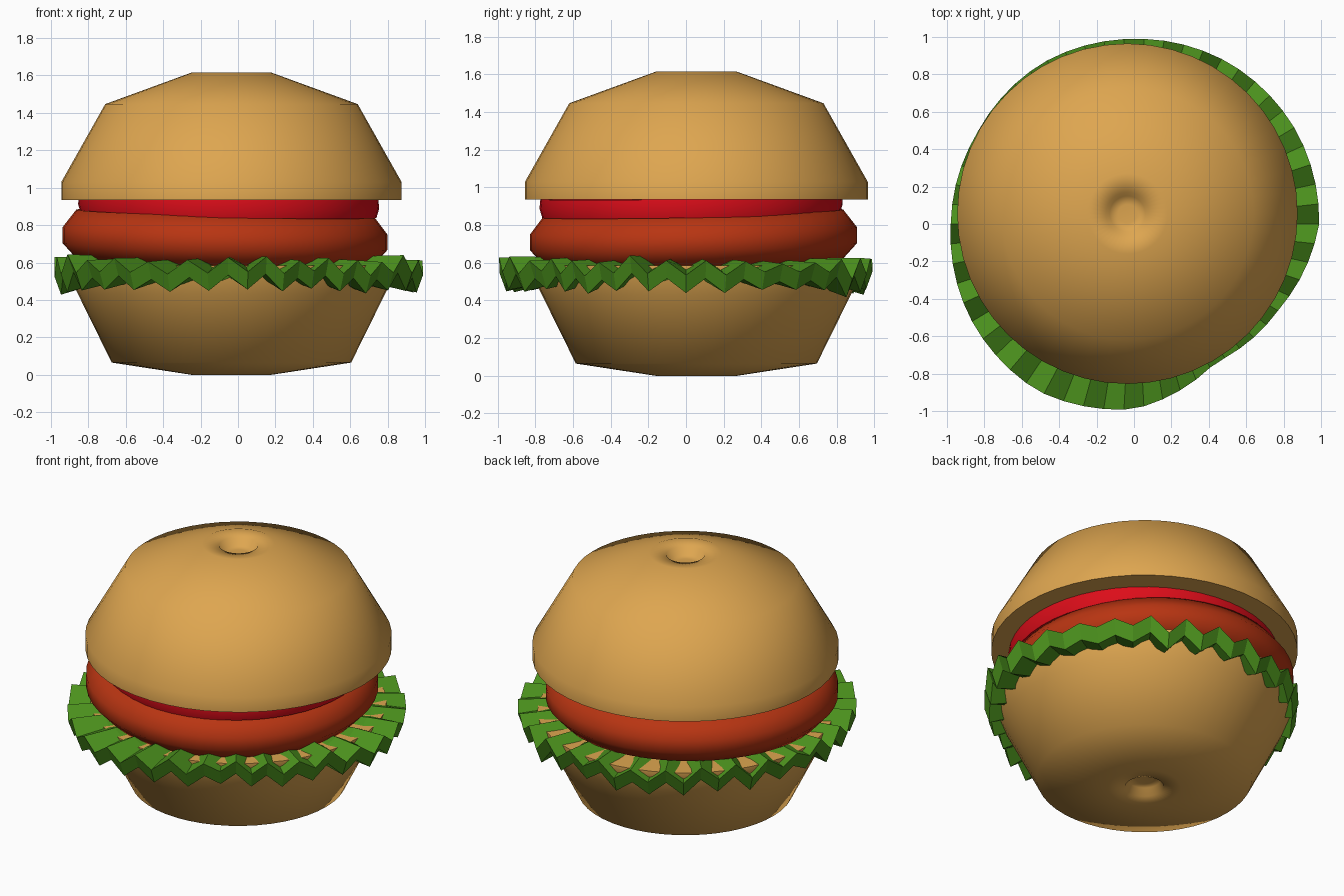
import bpy, bmesh, math, random
from math import sin, cos, pi, tau

if "Cube" in bpy.data.objects:
    bpy.data.objects.remove(bpy.data.objects["Cube"])

random.seed(7)


def material(name, rgb):
    m = bpy.data.materials.new(name)
    m.diffuse_color = (*rgb, 1)
    m.use_nodes = True
    m.node_tree.nodes["Principled BSDF"].inputs["Base Color"].default_value = m.diffuse_color
    return m


def finish(bm, name, mat):
    bmesh.ops.recalc_face_normals(bm, faces=bm.faces)
    me = bpy.data.meshes.new(name)
    bm.to_mesh(me)
    bm.free()
    ob = bpy.data.objects.new(name, me)
    bpy.context.collection.objects.link(ob)
    me.materials.append(mat)
    return ob


def loft(bm, rings):
    """Bridge equal-sized rings of points and cap both ends."""
    vs = [[bm.verts.new(p) for p in ring] for ring in rings]
    n = len(vs[0])
    for a, b in zip(vs, vs[1:]):
        for i in range(n):
            j = (i + 1) % n
            bm.faces.new((a[i], a[j], b[j], b[i]))
    bm.faces.new(vs[0][::-1])
    bm.faces.new(vs[-1])


def lathe(name, profile, centre, mat, tilt=(0, 0), n=48):
    """Turn an (r, z) profile around a vertical axis; tilt is the slope in x and y."""
    bm = bmesh.new()
    rings = []
    for r, z in profile:
        ring = []
        for i in range(n):
            x, y = r * cos(tau * i / n), r * sin(tau * i / n)
            ring.append((centre[0] + x, centre[1] + y, z + tilt[0] * x + tilt[1] * y))
        rings.append(ring)
    loft(bm, rings)
    ob = finish(bm, name, mat)
    bpy.ops.object.select_all(action='DESELECT')
    bpy.context.view_layer.objects.active = ob
    ob.select_set(True)
    bpy.ops.object.shade_smooth_by_angle(angle=math.radians(70))
    return ob


bread = material("bread", (0.73, 0.38, 0.08))
meat = material("meat", (0.48, 0.035, 0.006))
red = material("tomato_red", (0.72, 0.004, 0.01))
green = material("leaf_green", (0.07, 0.28, 0.012))

# Buns, each with a small dimple at the pole
lathe("bottom_bun", [(0.05, 0.06), (0.095, 0.055), (0.115, 0.008), (0.215, 0), (0.64, 0.065),
                     (0.82, 0.43), (0.88, 0.55), (0.88, 0.585)], (-0.035, 0.055), bread)
lathe("top_bun", [(0.91, 0.935), (0.91, 1.03), (0.675, 1.447), (0.215, 1.615),
                  (0.115, 1.607), (0.095, 1.56), (0.05, 1.555)], (-0.035, 0.055), bread)

# Patty and tomato slice, slightly tilted
lathe("patty", [(0.79, 0.60), (0.868, 0.685), (0.868, 0.77), (0.795, 0.865)],
      (-0.07, 0.04), meat, (-0.022, 0.022))
lathe("tomato_slice", [(0.79, 0.85), (0.805, 0.90), (0.80, 0.95)],
      (-0.05, 0.027), red, (-0.015, 0.015))

# Lettuce: ruffled thick leaf, tucked in at the front right
N = 58
rim = [0.99, 1.0, 1.0, 0.99, 0.99, 0.97, 0.98, 1.01, 1.03, 0.99, 0.86, 0.90]  # radius every 30 degrees


def rim_radius(t):
    k = t / tau * 12
    i, f = int(k) % 12, k % 1
    return rim[i] * (1 - f) + rim[(i + 1) % 12] * f


edge = []
for i in range(N):
    t = tau * i / N
    wave = (1 if i % 2 else -1) * random.uniform(0.025, 0.055)
    edge.append((t, rim_radius(t), 0.54 + wave + random.uniform(-0.015, 0.015)))


def leaf_ring(scale, base, ripple, dz):
    return [(r * scale * cos(t), r * scale * sin(t), base + ripple * (z - 0.54) + dz)
            for t, r, z in edge]


bm = bmesh.new()
loft(bm, [leaf_ring(0.3, 0.56, 0, -0.05), leaf_ring(0.8, 0.55, 0.4, -0.05),
          leaf_ring(0.965, 0.54, 1, -0.055), leaf_ring(1.0, 0.54, 1, 0.04),
          leaf_ring(0.8, 0.56, 0.6, 0.04), leaf_ring(0.3, 0.56, 0, 0.02)])
finish(bm, "lettuce", green)
